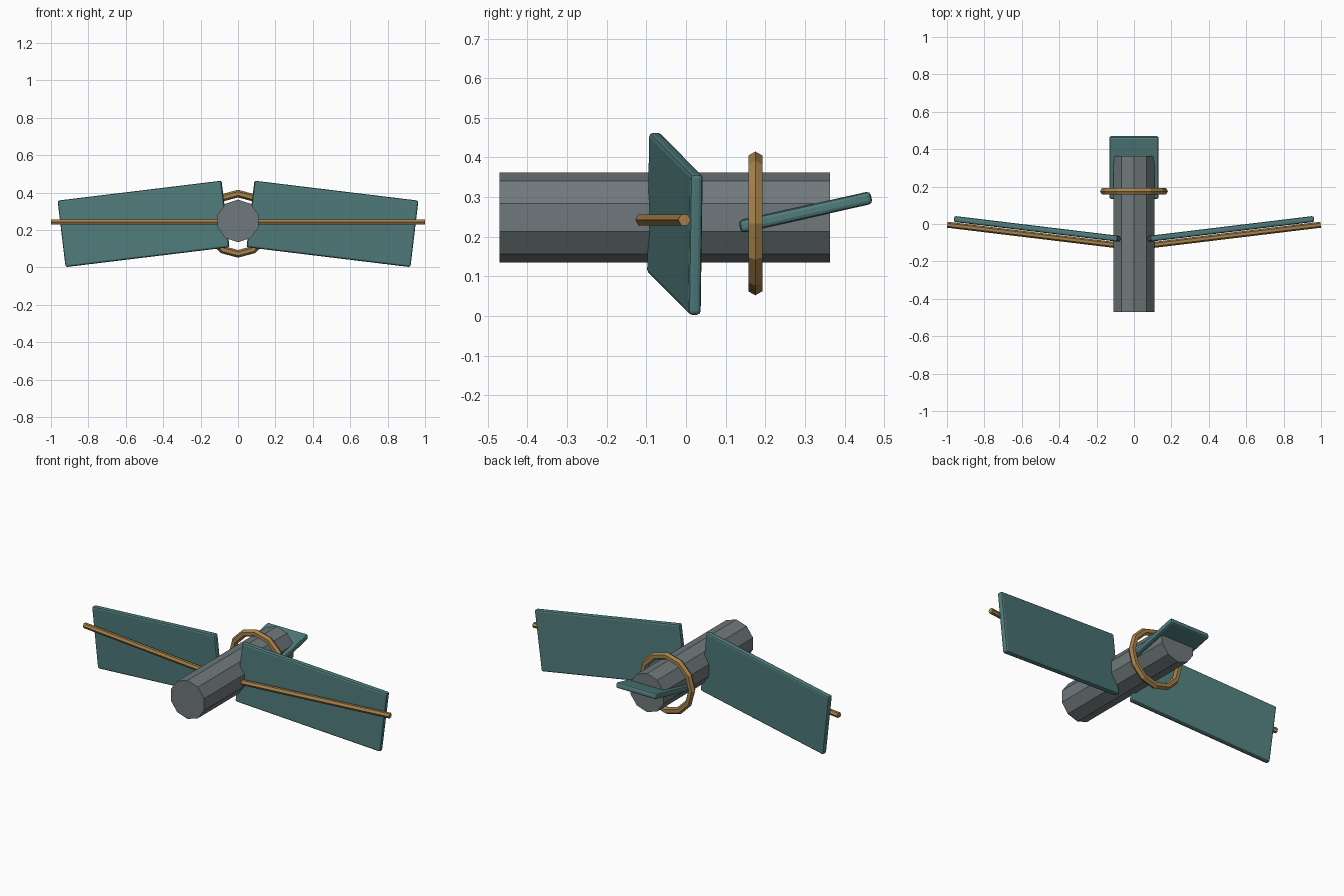
import bpy
from math import pi, cos, sin

if "Cube" in bpy.data.objects:
    bpy.data.objects.remove(bpy.data.objects["Cube"])


def material(name, rgb):
    m = bpy.data.materials.new(name)
    m.diffuse_color = (*rgb, 1)
    m.use_nodes = True
    m.node_tree.nodes["Principled BSDF"].inputs["Base Color"].default_value = m.diffuse_color
    return m


TEAL = material("teal", (0.08, 0.20, 0.20))
BRASS = material("brass", (0.38, 0.22, 0.07))
STEEL = material("steel", (0.16, 0.19, 0.20))
YAW = 0.12


def finish(name, mat):
    ob = bpy.context.object
    ob.name = name
    ob.data.materials.append(mat)
    return ob


def slab(name, size, loc, rot):
    bpy.ops.mesh.primitive_cube_add(size=1, location=loc, rotation=rot)
    ob = finish(name, TEAL)
    for v in ob.data.vertices:
        v.co = [c * s for c, s in zip(v.co, size)]
    b = ob.modifiers.new("rounded_edges", "BEVEL")
    b.width, b.segments = 0.01, 2
    return ob


def rod(name, sides, radius, length, loc, rot, mat):
    bpy.ops.mesh.primitive_cylinder_add(vertices=sides, radius=radius, depth=length,
                                        location=loc, rotation=rot)
    return finish(name, mat)


# ten-sided body, lying along y
rod("body", 10, 0.114, 0.835, (0, -0.0535, 0.2485), (pi / 2, 0, 0), STEEL)

# ring around the rear of the body
bpy.ops.mesh.primitive_torus_add(major_segments=12, minor_segments=6, major_radius=0.161,
                                 minor_radius=0.0205, location=(0, 0.175, 0.2335),
                                 rotation=(pi / 2, 0, 0))
finish("ring", BRASS)

# tilted tail plate
slab("tail_plate", (0.264, 0.34, 0.0325), (0, 0.302, 0.262), (0.22, 0, 0))

# side panels and their hexagonal spars
x0, x1, y1 = 0.08, 0.998, -0.004
length = (x1 - x0) / cos(YAW)
for side, s in (("right", 1), ("left", -1)):
    slab(side + "_panel", (0.888, 0.032, 0.358), (s * 0.505, -0.028, 0.2325),
         (0, s * YAW, s * YAW))
    rod(side + "_spar", 6, 0.016, length,
        (s * (x0 + x1) / 2, y1 - length / 2 * sin(YAW), 0.2425),
        (0, pi / 2, s * YAW), BRASS)
